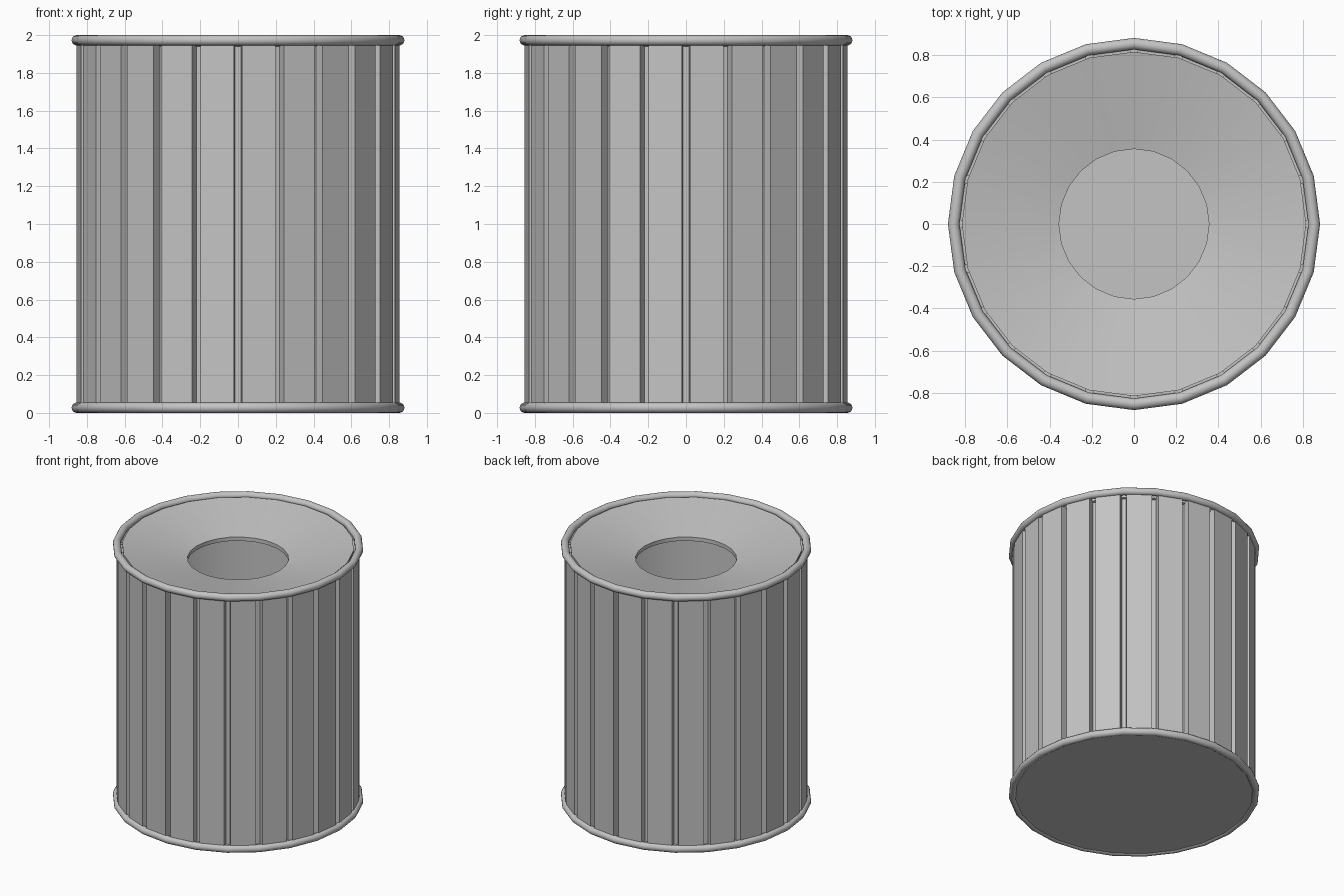
import bpy, bmesh
from math import pi, cos, sin, radians
from mathutils import Matrix, Vector

SIDES = 24

cube = bpy.data.objects.get("Cube")
if cube:
    bpy.data.objects.remove(cube, do_unlink=True)

metal = bpy.data.materials.new("grey_metal")
metal.use_nodes = True
grey = (0.55, 0.55, 0.55, 1)
metal.diffuse_color = grey
metal.node_tree.nodes["Principled BSDF"].inputs["Base Color"].default_value = grey


def finish(name, bm, smooth=True):
    bmesh.ops.recalc_face_normals(bm, faces=bm.faces)
    mesh = bpy.data.meshes.new(name)
    bm.to_mesh(mesh)
    bm.free()
    mesh.materials.append(metal)
    obj = bpy.data.objects.new(name, mesh)
    bpy.context.collection.objects.link(obj)
    if smooth:
        bpy.ops.object.select_all(action="DESELECT")
        obj.select_set(True)
        bpy.context.view_layer.objects.active = obj
        bpy.ops.object.shade_smooth_by_angle(angle=radians(35))
    return obj


def revolve(name, profile):
    """Spin a closed (radius, height) profile around the z axis."""
    bm = bmesh.new()
    rings = []
    for i in range(SIDES):
        a = 2 * pi * i / SIDES
        rings.append([bm.verts.new((r * cos(a), r * sin(a), z)) for r, z in profile])
    for i, ring in enumerate(rings):
        nxt = rings[(i + 1) % SIDES]
        for j in range(len(profile)):
            k = (j + 1) % len(profile)
            bm.faces.new((ring[j], nxt[j], nxt[k], ring[k]))
    return finish(name, bm)


def add_box(bm, radius, angle, size, z):
    """Box standing at a radius, turned to face outward."""
    place = (Matrix.Rotation(angle, 4, "Z") @ Matrix.Translation((radius, 0, z))
             @ Matrix.Diagonal((*size, 1)))
    bmesh.ops.create_cube(bm, size=1, matrix=place)


# Rounded hoops at the top and bottom
tube = 0.0275
for name, z in (("bottom_hoop", tube), ("top_hoop", 2 - tube)):
    circle = [2 * pi * i / 16 for i in range(16)]
    revolve(name, [(0.8535 + tube * cos(a), z + tube * sin(a)) for a in circle])

# Upright staves with narrow gaps between them
bm = bmesh.new()
for i in range(SIDES):
    add_box(bm, 0.82, 2 * pi * (i + 0.5) / SIDES, (0.06, 0.179, 1.93), 0.995)
finish("staves", bm, smooth=False)

# Inner liner behind the staves, with its single seam
revolve("liner", [(0.80, 0.03), (0.80, 1.94), (0.785, 1.94), (0.785, 0.03)])
bm = bmesh.new()
add_box(bm, 0.783, radians(240), (0.012, 0.04, 1.88), 0.98)
finish("liner_seam", bm, smooth=False)

# Dished lid with a round opening
revolve("funnel_lid", [(0.815, 1.975), (0.355, 1.88), (0.355, 1.85), (0.815, 1.945)])

# Floor plate
bm = bmesh.new()
bmesh.ops.create_cone(bm, cap_ends=True, segments=SIDES, radius1=0.84, radius2=0.84,
                      depth=0.03, matrix=Matrix.Translation(Vector((0, 0, 0.023))))
finish("floor_plate", bm)
